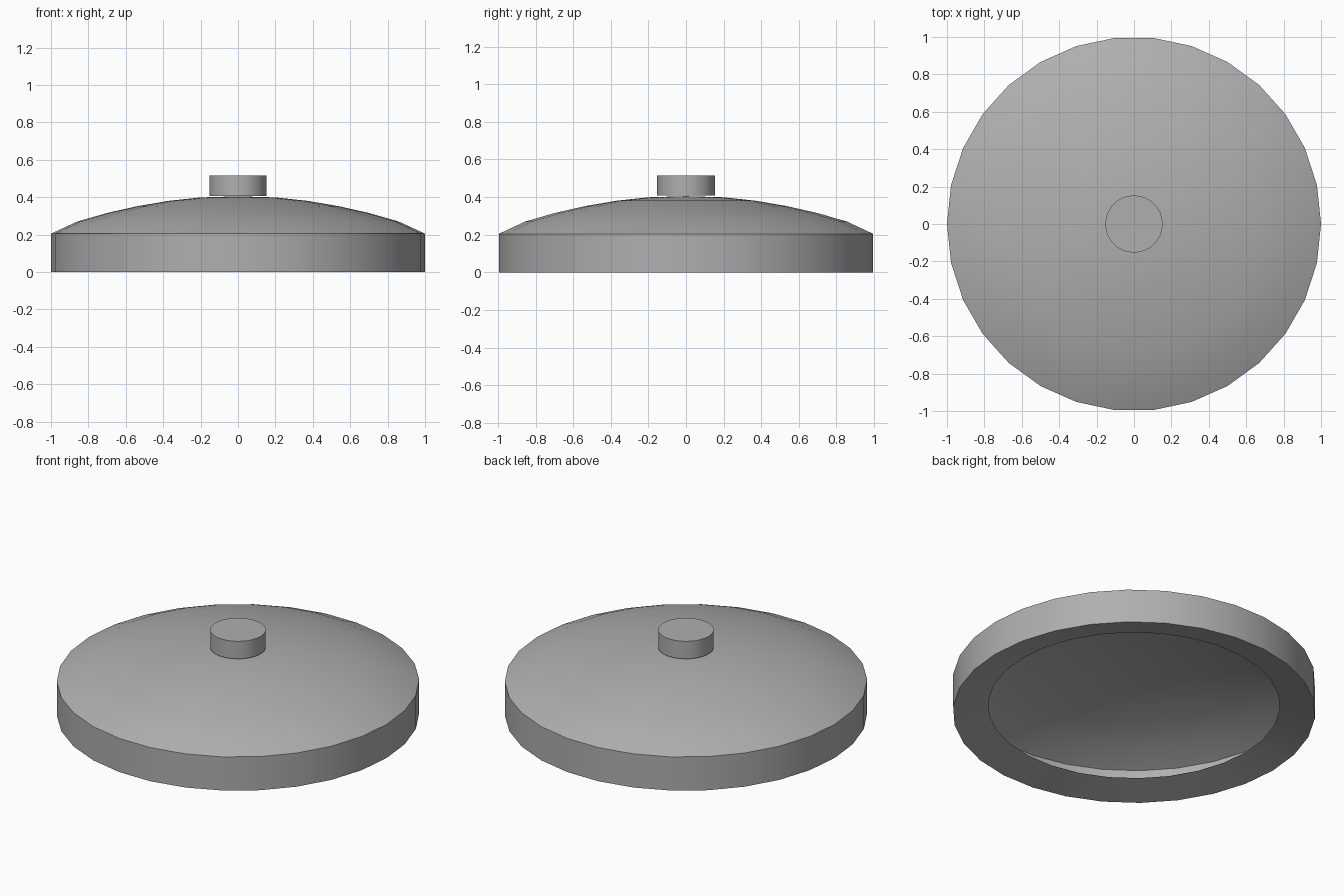
import bpy, bmesh
from math import cos, sin, tau

if "Cube" in bpy.data.objects:
    bpy.data.objects.remove(bpy.data.objects["Cube"])

# Mid grey for the whole lid
grey = bpy.data.materials.new("mid_grey")
grey.diffuse_color = (0.43, 0.43, 0.43, 1)
grey.use_nodes = True
grey.node_tree.nodes["Principled BSDF"].inputs["Base Color"].default_value = grey.diffuse_color


def lathe(name, profile, sides):
    """Spin an (r, z) profile around z; r = 0 makes a single pole vertex."""
    bm = bmesh.new()
    rings = []
    for r, z in profile:
        if r == 0:
            rings.append([bm.verts.new((0, 0, z))] * sides)
        else:
            rings.append([bm.verts.new((r * cos(tau * i / sides),
                                        r * sin(tau * i / sides), z))
                          for i in range(sides)])
    for a, b in zip(rings, rings[1:]):
        for i in range(sides):
            j = (i + 1) % sides
            corners = list(dict.fromkeys((a[i], a[j], b[j], b[i])))
            bm.faces.new(corners)
    mesh = bpy.data.meshes.new(name)
    bm.to_mesh(mesh)
    bm.free()
    mesh.materials.append(grey)
    obj = bpy.data.objects.new(name, mesh)
    bpy.context.collection.objects.link(obj)
    bpy.ops.object.select_all(action='DESELECT')
    obj.select_set(True)
    bpy.context.view_layer.objects.active = obj
    bpy.ops.object.shade_smooth_by_angle(angle=0.52)
    return obj


# Lid shell: inturned bottom flange, straight rim, shallow dome
lathe("lid_shell", [(0.805, 0.045), (1, 0), (1, 0.205), (0.86, 0.27),
                    (0.70, 0.316), (0.54, 0.352), (0.37, 0.381),
                    (0.20, 0.399), (0, 0.405)], 30)

# Round knob resting on the dome
lathe("knob", [(0, 0.408), (0.153, 0.408), (0.153, 0.515), (0, 0.515)], 32)
